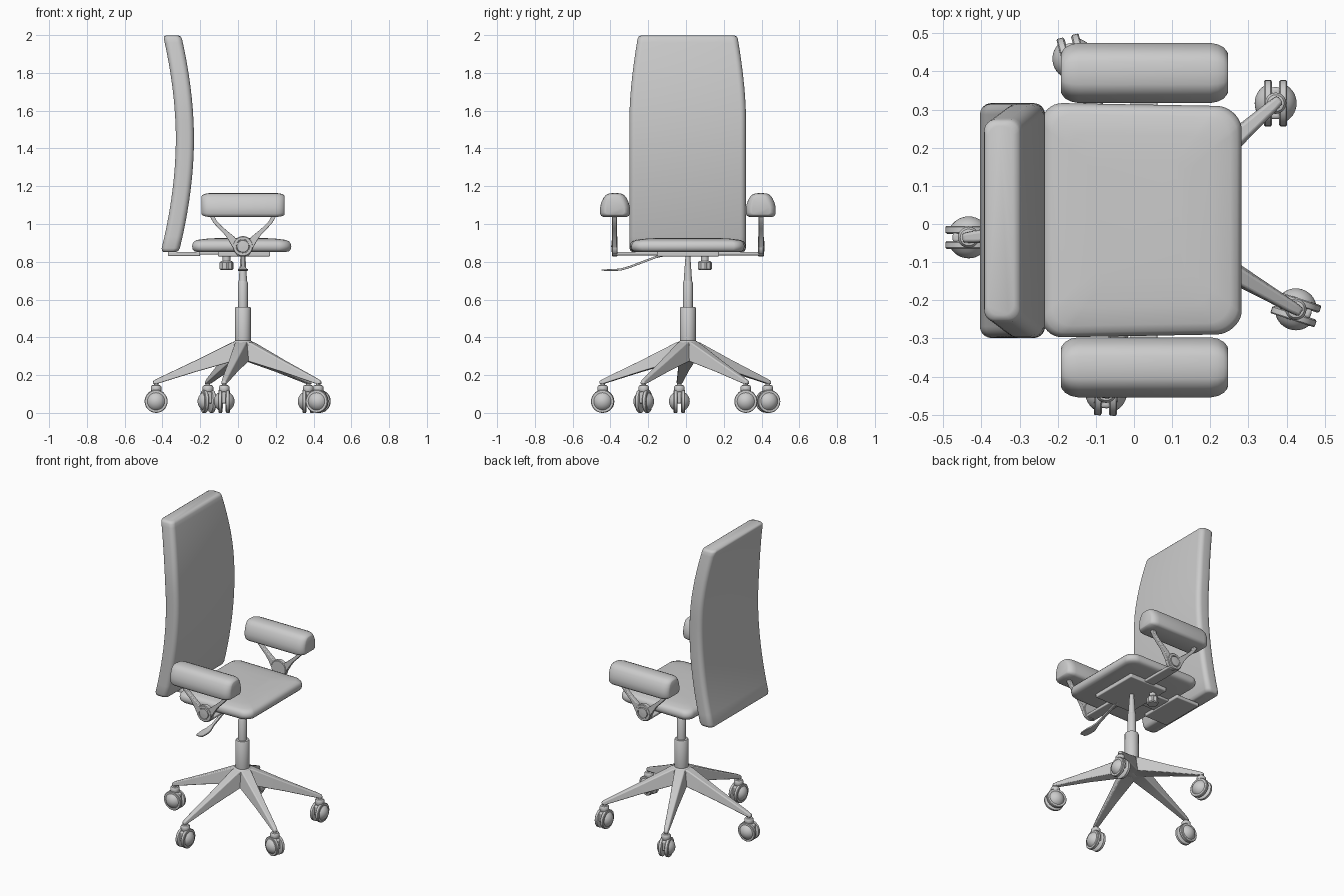
import bpy, bmesh
from math import sin, cos, pi, radians
from mathutils import Vector, Matrix

CX, CY = 0.026, 0.01          # column axis


def finish(name, bm, bevel=0, angle=40, mat=None):
    bmesh.ops.recalc_face_normals(bm, faces=bm.faces)
    me = bpy.data.meshes.new(name)
    bm.to_mesh(me)
    bm.free()
    if mat:
        me.transform(mat)
    ob = bpy.data.objects.new(name, me)
    bpy.context.collection.objects.link(ob)
    bpy.context.view_layer.objects.active = ob
    ob.select_set(True)
    bpy.ops.object.shade_smooth_by_angle(angle=radians(angle))
    ob.select_set(False)
    if bevel:
        b = ob.modifiers.new("bevel", 'BEVEL')
        b.width, b.segments, b.limit_method = bevel, 3, 'ANGLE'
    return ob


def loft(name, rings, **kw):
    bm = bmesh.new()
    vs = [[bm.verts.new(p) for p in r] for r in rings]
    n = len(vs[0])
    for a, b in zip(vs, vs[1:]):
        for i in range(n):
            bm.faces.new((a[i], a[(i + 1) % n], b[(i + 1) % n], b[i]))
    bm.faces.new(vs[0][::-1])
    bm.faces.new(vs[-1])
    return finish(name, bm, **kw)


def lathe(name, profile, mat, n=32, **kw):
    """Revolve (radius, height) points round local z."""
    rings = [[(max(r, 1e-4) * cos(2 * pi * i / n), max(r, 1e-4) * sin(2 * pi * i / n), z)
              for i in range(n)] for r, z in profile]
    return loft(name, rings, mat=mat, **kw)


def box(name, x0, x1, y0, y1, z0, z1, bevel=0.006, mat=None):
    return loft(name, [[(x0, y0, z), (x1, y0, z), (x1, y1, z), (x0, y1, z)] for z in (z0, z1)],
                bevel=bevel, mat=mat)


def rounded(hx, hy, r, k=6):
    """Rounded rectangle outline."""
    pts = []
    for q, (sx, sy) in enumerate(((1, 1), (-1, 1), (-1, -1), (1, -1))):
        for i in range(k + 1):
            a = pi / 2 * (q + i / k)
            pts.append((sx * (hx - r) + r * cos(a), sy * (hy - r) + r * sin(a)))
    return pts


def at(x, y, z):
    return Matrix.Translation((x, y, z))


# Backrest: curved stack of rounded sections, narrowing at the top
rings = []
zs = [0.852, 0.857, 0.872] + [0.872 + 0.0615 * i for i in range(1, 18)] + [1.96, 1.982, 1.992, 1.997]
for z in zs:
    t = (z - 1.45) / 0.57
    cx = -0.281 - 0.073 * min(abs(t), 1.06) ** 1.9
    e = max(0, (0.872 - z) / 0.02, (z - 1.982) / 0.015)
    inset = 0.014 * (1 - (1 - min(e, 1) ** 2) ** 0.5)
    hy = 0.308 - 0.046 * max(0, (z - 1.58) / 0.42) ** 1.6
    rings.append([(cx + px, CY - 0.001 + py, z) for px, py in rounded(0.048 - inset, hy - inset, 0.03)])
loft("backrest", rings, angle=60)

# Seat cushion: bowed front edge, rounded rim
rings = []
for z, inset in ((0.852, 0.03), (0.856, 0.012), (0.866, 0.003), (0.882, 0), (0.898, 0.004),
                 (0.908, 0.012), (0.916, 0.03), (0.922, 0.08), (0.926, 0.15)):
    ring = []
    for px, py in rounded(0.258, 0.307, 0.055, 8):
        w = py / 0.307
        if px > 0:
            px += 0.028 * (1 - w * w) * px / 0.258
            py *= 1 - 0.03 * px / 0.258
        f = Vector(((0.27 - inset) / 0.27, (0.307 - inset) / 0.307))
        ring.append((0.015 + px * f.x, CY + py * f.y, z))
    rings.append(ring)
loft("seat", rings, angle=60)

# Mechanism plates under the seat
box("seat_plate", -0.106, 0.17, -0.153, 0.175, 0.828, 0.856)
box("back_plate", -0.37, -0.20, -0.14, 0.16, 0.83, 0.853)
box("plate_link", -0.21, -0.10, -0.06, 0.08, 0.838, 0.854)

# Armrests
for s, side in ((-1, "right"), (1, "left")):
    yc = CY + s * 0.386
    half = [(0, 0), (0.06, 0), (0.073, 0.006), (0.079, 0.018), (0.079, 0.05), (0.073, 0.075),
            (0.062, 0.1), (0.048, 0.117), (0.03, 0.125), (0, 0.127)]
    sec = half + [(-y, z) for y, z in half[-2:0:-1]]
    rings = []
    for x, f in ((-0.192, 0.62), (-0.189, 0.72), (-0.18, 0.85), (-0.165, 0.95), (-0.145, 1),
                 (0.20, 1), (0.22, 0.95), (0.235, 0.85), (0.244, 0.72), (0.247, 0.62)):
        g = 0.4 + 0.6 * f
        rings.append([(x, yc + y * f, 1.037 + 0.06 + (z - 0.06) * g) for y, z in sec])
    loft(side + "_arm_pad", rings, angle=60)
    # V bracket: two bowed struts from the hub to the pad
    yb = CY + s * 0.388
    for d in (-1, 1):
        path = [(0.035, 0.885), (0.06, 0.922), (0.088, 0.952), (0.12, 0.982), (0.146, 1.01),
                (0.16, 1.035), (0.165, 1.05)]
        wid = [0.022, 0.018, 0.012, 0.01, 0.01, 0.011, 0.012]
        rings = []
        for i, (x, z) in enumerate(path):
            a, b = path[max(i - 1, 0)], path[min(i + 1, len(path) - 1)]
            t = Vector((b[0] - a[0], b[1] - a[1])).normalized() * wid[i]
            rings.append([(CX + d * (x + k * t.y), yb + m * 0.013, z - k * t.x)
                          for k, m in ((1, 1), (1, -1), (-1, -1), (-1, 1))])
        loft(side + "_arm_strut", rings, bevel=0.004)
    # Pivot disc with a raised button
    turn = at(CX, yb, 0.882) @ Matrix.Rotation(-s * pi / 2, 4, 'X')
    lathe(side + "_arm_hub", [(0, -0.016), (0.05, -0.016), (0.054, -0.012), (0.054, 0.01),
                              (0.05, 0.014), (0.037, 0.014), (0.036, 0.008), (0.033, 0.008),
                              (0.031, 0.016), (0, 0.018)], turn)
    ys = sorted((CY + s * 0.15, CY + s * 0.398))
    box(side + "_arm_bar", CX - 0.035, CX + 0.035, *ys, 0.834, 0.852, 0.005)

# Tilt knob with ridges
lathe("knob_stem", [(0.02, 0.79), (0.02, 0.83)], at(-0.061, 0.1, 0))
n = 32
loft("knob", [[(-0.061 + r * (1 - 0.1 * (i % 4 > 1)) * cos(2 * pi * i / n),
                0.1 + r * (1 - 0.1 * (i % 4 > 1)) * sin(2 * pi * i / n), z) for i in range(n)]
              for r, z in ((0.032, 0.757), (0.037, 0.763), (0.037, 0.796), (0.03, 0.803))], angle=30)

# Height lever with a flat paddle
lever = [(-0.10, 0.838, 0.008, 0.006), (-0.16, 0.825, 0.008, 0.006), (-0.30, 0.772, 0.009, 0.006),
         (-0.345, 0.759, 0.02, 0.006), (-0.375, 0.757, 0.026, 0.005), (-0.43, 0.756, 0.024, 0.004),
         (-0.448, 0.757, 0.016, 0.003)]
loft("height_lever", [[(CX - w, y, z - h), (CX + w, y, z - h), (CX + w, y, z + h), (CX - w, y, z + h)]
                      for y, z, w, h in lever], bevel=0.002)

# Gas column
lathe("column", [(0.03, 0.29), (0.042, 0.32), (0.042, 0.555), (0.038, 0.561), (0.026, 0.561), (0.026, 0.69),
                 (0.023, 0.695), (0.022, 0.70), (0.013, 0.83)], at(CX, CY, 0))

# Five-star base
lathe("base_hub", [(0.045, 0.275), (0.06, 0.285), (0.06, 0.36), (0.05, 0.378), (0.042, 0.382)],
      at(CX, CY, 0))
rolls = [90, 105, 0, 88, -18]
for k in range(5):
    a = radians(41.6 + 72 * k)
    spin = at(CX, CY, 0) @ Matrix.Rotation(a, 4, 'Z')
    legs = [(0.02, 0.032, 0.05, 0.275, 0.381), (0.06, 0.03, 0.046, 0.272, 0.372),
            (0.25, 0.021, 0.03, 0.218, 0.278), (0.45, 0.013, 0.017, 0.156, 0.184),
            (0.478, 0.01, 0.013, 0.152, 0.169)]
    loft("base_leg", [[(r, -wb, z0), (r, wb, z0), (r, wt, z1), (r, -wt, z1)]
                      for r, wt, wb, z0, z1 in legs], bevel=0.006, mat=spin)
    # Twin-wheel caster, axle along local x
    spot = at(CX + 0.462 * cos(a), CY + 0.462 * sin(a), 0) @ Matrix.Rotation(radians(rolls[k] - 90), 4, 'Z')
    lathe("caster_neck", [(0.02, 0.105), (0.028, 0.115), (0.028, 0.138), (0.022, 0.146), (0.012, 0.148),
                          (0.012, 0.168)], spot, n=20)
    box("caster_hood", -0.013, 0.013, -0.042, 0.042, 0.05, 0.112, 0.008, spot)
    for s in (-1, 1):
        dome = [(0.055 * cos(t), 0.055 * sin(t)) for t in [0.58 + i * (pi / 2 - 0.58) / 6 for i in range(7)]]
        lathe("caster_wheel", [(0, 0.009), (0.056, 0.009), (0.061, 0.013), (0.061, 0.027), (0.058, 0.03)] + dome,
              spot @ at(0, 0, 0.061) @ Matrix.Rotation(s * pi / 2, 4, 'Y'), n=28)
